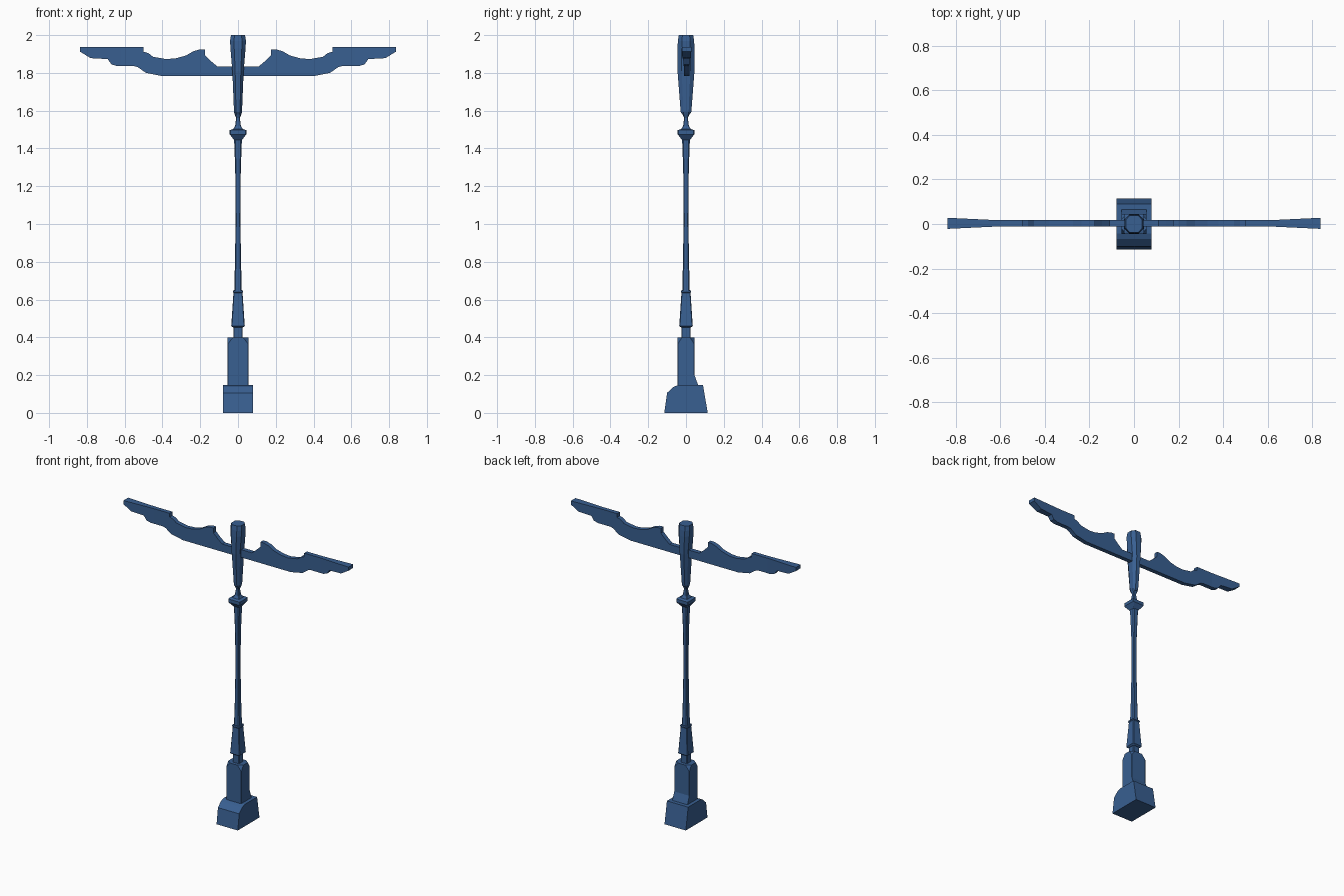
import bpy, bmesh

cube = bpy.data.objects.get("Cube")
if cube:
    bpy.data.objects.remove(cube, do_unlink=True)

paint = bpy.data.materials.new("blue_paint")
paint.use_nodes = True
colour = (0.040, 0.115, 0.285, 1)
paint.diffuse_color = colour
paint.node_tree.nodes["Principled BSDF"].inputs["Base Color"].default_value = colour


def finish(name, bm):
    bmesh.ops.recalc_face_normals(bm, faces=bm.faces)
    mesh = bpy.data.meshes.new(name)
    bm.to_mesh(mesh)
    bm.free()
    mesh.materials.append(paint)
    obj = bpy.data.objects.new(name, mesh)
    bpy.context.collection.objects.link(obj)
    return obj


def loft(name, rings):
    """Stack corner-cut rectangles: (z, half width, half depth, corner cut)."""
    bm = bmesh.new()
    loops = []
    for z, w, d, cut in rings:
        cx, cy = w * (1 - cut), d * (1 - cut)
        outline = [(w, -cy), (w, cy), (cx, d), (-cx, d),
                   (-w, cy), (-w, -cy), (-cx, -d), (cx, -d)]
        loops.append([bm.verts.new((x, y, z)) for x, y in outline])
    for low, high in zip(loops, loops[1:]):
        for i in range(8):
            j = (i + 1) % 8
            bm.faces.new((low[i], low[j], high[j], high[i]))
    bm.faces.new(loops[0])
    bm.faces.new(loops[-1])
    return finish(name, bm)


def extrude_x(name, profile, half):
    """Extrude a (y, z) profile along x."""
    bm = bmesh.new()
    sides = [[bm.verts.new((x, y, z)) for y, z in profile] for x in (-half, half)]
    for side in sides:
        bm.faces.new(side)
    for i in range(len(profile)):
        j = (i + 1) % len(profile)
        bm.faces.new((sides[0][i], sides[0][j], sides[1][j], sides[1][i]))
    return finish(name, bm)


# Foot with a rounded front, and the plinth's sloped back skirt
extrude_x("foot", [(-.115, 0), (-.10, .106), (-.068, .137), (-.042, .147),
                   (.09, .147), (.115, 0)], .079)
extrude_x("plinth_skirt", [(0, .145), (0, .2), (.045, .2), (.065, .145)], .056)

# Plinth with cut top corners
loft("plinth", [(.14, .056, .045, .04), (.365, .056, .045, .04),
                (.398, .056, .045, .5)])

# Post: neck, flared socket and slender shaft
loft("neck", [(.39, .024, .024, .15), (.46, .024, .024, .15)])
loft("socket", [(.452, .026, .026, .12), (.46, .036, .036, .12),
                (.472, .035, .035, .12), (.635, .024, .024, .12),
                (.64, .028, .028, .12), (.648, .026, .026, .12)])
loft("shaft", [(.645, .020, .020, .3), (.8, .016, .016, .3),
               (1.0, .013, .013, .3), (1.25, .014, .014, .3),
               (1.38, .018, .018, .3), (1.455, .021, .021, .3)])

# Square collar under the head
loft("collar", [(1.445, .021, .021, .08), (1.475, .044, .044, .08),
                (1.497, .044, .044, .08), (1.503, .025, .025, .08),
                (1.52, .015, .015, .2), (1.56, .010, .010, .3),
                (1.585, .019, .019, .3)])

# Tapered head, widest near the top
loft("head", [(1.58, .017, .02, .5), (1.592, .021, .028, .5),
              (1.81, .030, .045, .5), (1.93, .040, .045, .5),
              (1.97, .042, .043, .5), (2.0, .037, .038, .5)])

# Scalloped cross arm, flaring in thickness at the tips
half_outline = [(.40, 1.783), (.487, 1.80), (.53, 1.83), (.55, 1.836), (.64, 1.836),
                (.67, 1.845), (.69, 1.873), (.78, 1.878), (.837, 1.913),
                (.837, 1.937), (.50, 1.937), (.50, 1.912), (.475, 1.905),
                (.45, 1.885), (.38, 1.873), (.33, 1.877), (.275, 1.892),
                (.235, 1.915), (.20, 1.925), (.175, 1.925), (.175, 1.893),
                (.143, 1.862), (.11, 1.835)]
outline = half_outline + [(-x, z) for x, z in reversed(half_outline)]
bm = bmesh.new()
front = bm.faces.new([bm.verts.new((x, -.0145, z)) for x, z in outline])
grown = bmesh.ops.extrude_face_region(bm, geom=[front], use_keep_orig=True)
for element in grown["geom"]:
    if isinstance(element, bmesh.types.BMVert):
        element.co.y = .0145
flare = .62
for x in (-flare, flare):
    bmesh.ops.bisect_plane(bm, geom=bm.verts[:] + bm.edges[:] + bm.faces[:],
                           plane_co=(x, 0, 0), plane_no=(1, 0, 0))
for v in bm.verts:
    v.co.y *= 1 + max(0, abs(v.co.x) - flare) * 3.3
    v.co.y += .003
finish("cross_arm", bm)
